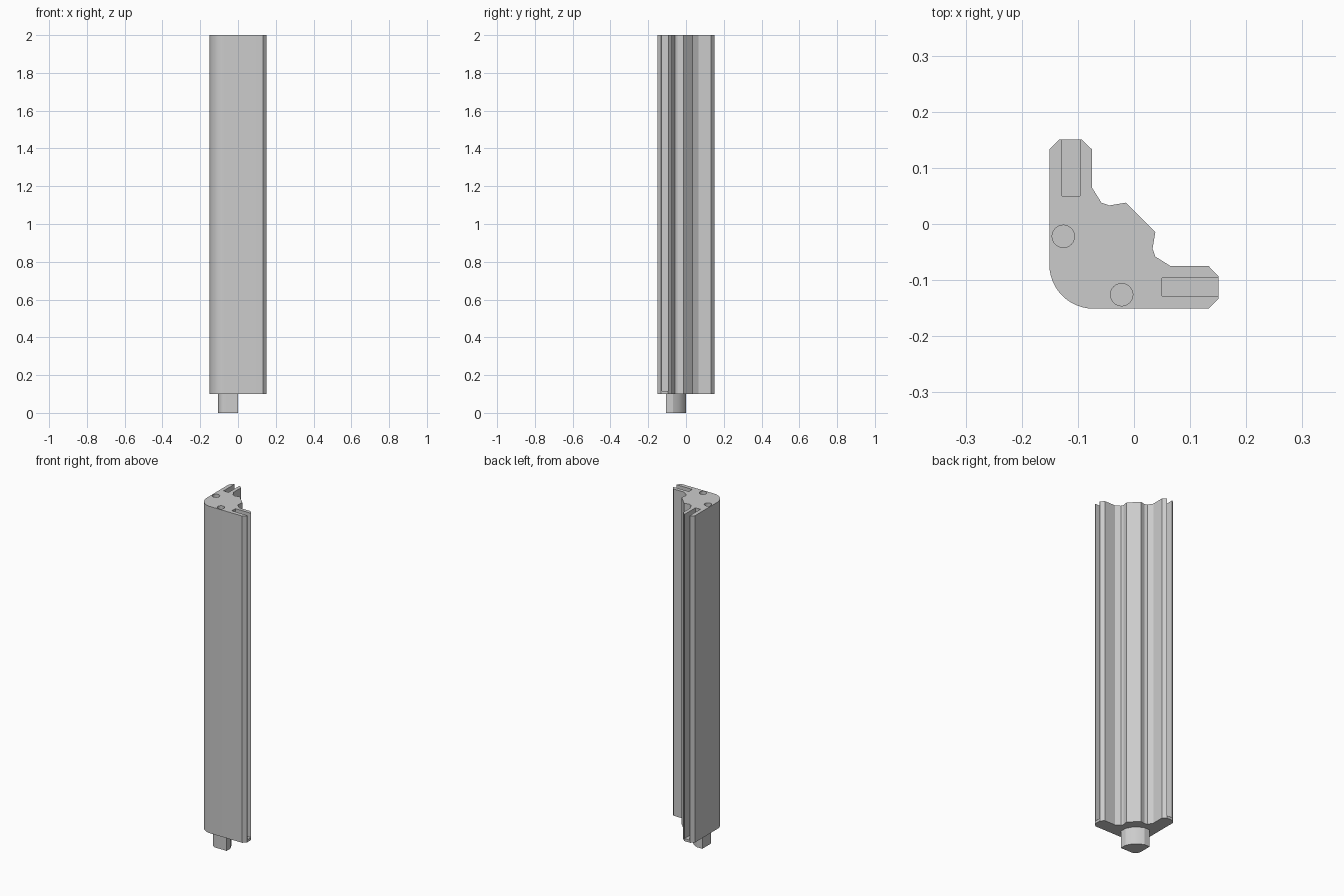
import bpy, bmesh, math
from mathutils import Matrix

old = bpy.data.objects.get("Cube")
if old:
    bpy.data.objects.remove(old, do_unlink=True)

E = 0.151          # half width of the corner section
TOP, BASE = 2.0, 0.1

gray = bpy.data.materials.new("light_gray")
gray.use_nodes = True
gray.diffuse_color = (0.6, 0.6, 0.6, 1)
gray.node_tree.nodes["Principled BSDF"].inputs["Base Color"].default_value = (0.6, 0.6, 0.6, 1)


def outline(half, low, radius, steps=12):
    """Mirror half an outline about the x = y diagonal and round its outer corner."""
    c = low + radius
    arc = [(c + radius * math.cos(a), c + radius * math.sin(a))
           for a in (math.pi + i * math.pi / 2 / steps for i in range(steps + 1))]
    return arc + half + [(y, x) for x, y in reversed(half)]


def prism(name, points, z0, z1):
    bm = bmesh.new()
    face = bm.faces.new([bm.verts.new((x, y, z0)) for x, y in points])
    grown = bmesh.ops.extrude_face_region(bm, geom=[face])["geom"]
    bmesh.ops.translate(bm, vec=(0, 0, z1 - z0),
                        verts=[g for g in grown if isinstance(g, bmesh.types.BMVert)])
    bmesh.ops.recalc_face_normals(bm, faces=bm.faces)
    mesh = bpy.data.meshes.new(name)
    bm.to_mesh(mesh)
    bm.free()
    mesh.materials.append(gray)
    obj = bpy.data.objects.new(name, mesh)
    bpy.context.collection.objects.link(obj)
    return obj


def swap(points):
    return [(y, x) for x, y in points]


# Corner column with chamfered arm ends and a faceted inner side
arm = [(0.133, -E), (E, -0.133), (E, -0.094), (0.133, -0.075), (0.065, -0.075),
       (0.038, -0.058), (0.033, -0.044), (0.038, -0.014)]
column = prism("corner_column", outline(arm, -E, 0.079), BASE, TOP)

# Panel slots in the arm ends and peg holes in the top
slot = [(0.05, -0.128), (0.2, -0.128), (0.2, -0.096), (0.05, -0.096)]
hole = [(-0.022 + 0.02 * math.cos(i * math.pi / 12),
         -0.126 + 0.02 * math.sin(i * math.pi / 12)) for i in range(24)]
cutters = []
for label, shape, depth in (("slot", slot, TOP - 0.115), ("hole", hole, 0.1)):
    for side, pts in (("front", shape), ("side", swap(shape))):
        cutters.append(prism(f"{side}_{label}_cutter", pts, TOP - depth, TOP + 0.1))

bpy.context.view_layer.objects.active = column
for cutter in cutters:
    mod = column.modifiers.new(cutter.name, "BOOLEAN")
    mod.operation = "DIFFERENCE"
    mod.solver = "EXACT"
    mod.object = cutter
    bpy.ops.object.modifier_apply(modifier=mod.name)
    bpy.data.objects.remove(cutter, do_unlink=True)

# Locating peg under the column
peg_half = [(0, -0.105), (0, -0.07), (-0.015, -0.04)]
peg = prism("bottom_peg", outline(peg_half, -0.105, 0.035, 6), 0, BASE)

# Smooth the rounded corners only
bpy.ops.object.select_all(action="DESELECT")
for obj in (column, peg):
    obj.select_set(True)
bpy.context.view_layer.objects.active = column
bpy.ops.object.shade_smooth_by_angle(angle=math.radians(20))
